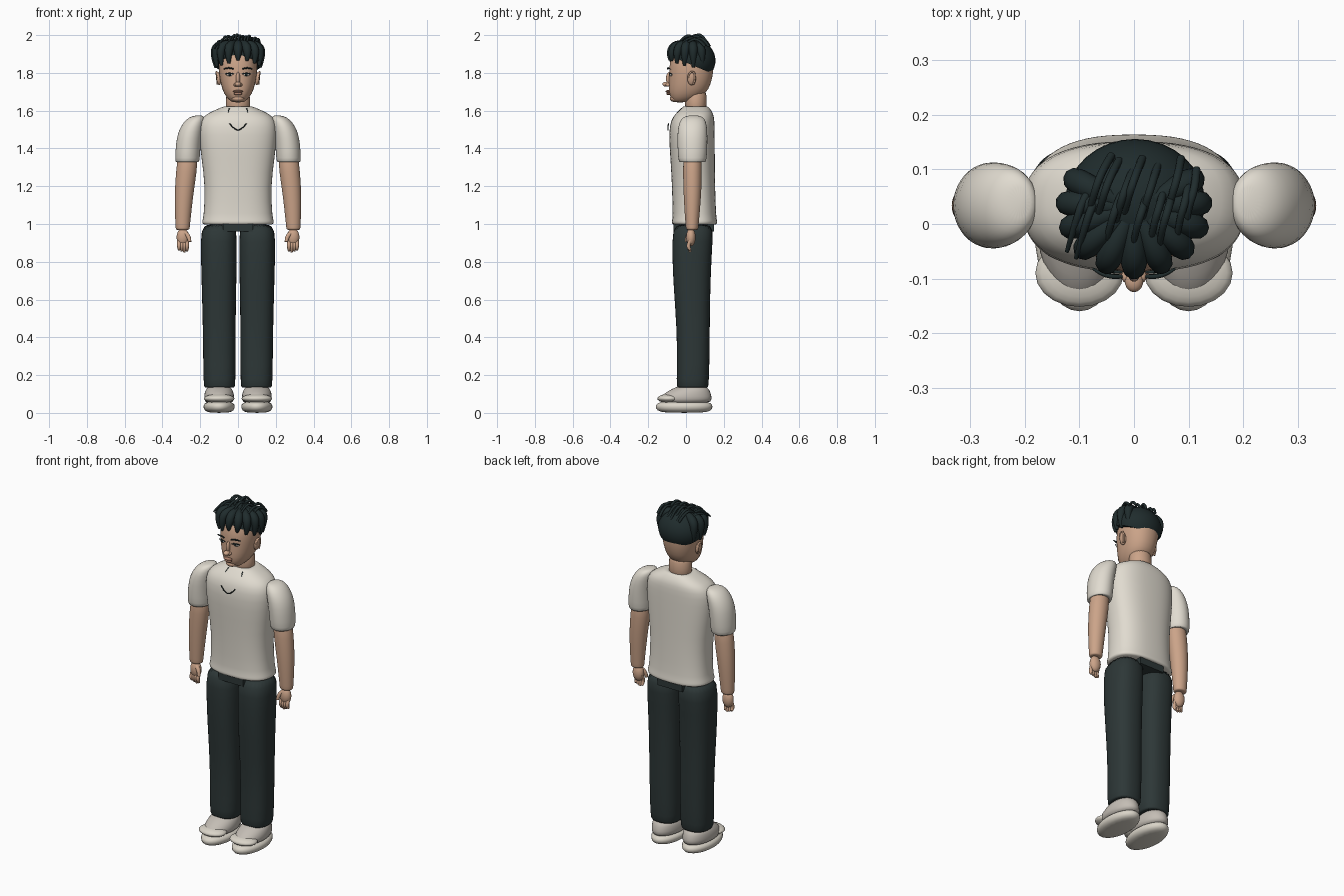
import bpy, bmesh, math, random
from mathutils import Vector, Matrix

random.seed(4)
if "Cube" in bpy.data.objects:
    bpy.data.objects.remove(bpy.data.objects["Cube"])


def material(name, r, g, b):
    m = bpy.data.materials.new(name)
    m.use_nodes = True
    m.diffuse_color = (r, g, b, 1)
    node = next(n for n in m.node_tree.nodes if n.type == "BSDF_PRINCIPLED")
    node.inputs["Base Color"].default_value = (r, g, b, 1)
    node.inputs["Roughness"].default_value = 0.8
    return m


SKIN = material("skin", .60, .37, .25)
LIP = material("lips", .42, .22, .15)
SHIRT = material("off white cloth", .75, .71, .63)
CLOTH = material("dark trousers", .026, .038, .038)
HAIR = material("dark hair", .014, .025, .026)
UPPER = material("shoe grey", .55, .51, .46)
SOLE = material("sole cream", .70, .66, .58)
WHITE = material("eye white", .72, .68, .62)


def finish(bm, name, mat, smooth=True, subdiv=0):
    bmesh.ops.recalc_face_normals(bm, faces=bm.faces)
    me = bpy.data.meshes.new(name)
    bm.to_mesh(me)
    bm.free()
    for p in me.polygons:
        p.use_smooth = smooth
    me.materials.append(mat)
    ob = bpy.data.objects.new(name, me)
    bpy.context.collection.objects.link(ob)
    if subdiv:
        mod = ob.modifiers.new("smooth", "SUBSURF")
        mod.levels = mod.render_levels = subdiv
    return ob


def loft(name, mat, rings, power=2.0, sides=24, side=1):
    """Skin over superellipse rings given as (z, cx, cy, rx, ry)."""
    bm = bmesh.new()
    loops = []
    for z, cx, cy, rx, ry in rings:
        loop = []
        for i in range(sides):
            a = math.tau * i / sides
            c, s = math.cos(a), math.sin(a)
            x = math.copysign(abs(c) ** (2 / power), c) * rx
            y = math.copysign(abs(s) ** (2 / power), s) * ry
            loop.append(bm.verts.new((side * (cx + x), cy + y, z)))
        loops.append(loop)
    for a, b in zip(loops, loops[1:]):
        for i in range(sides):
            j = (i + 1) % sides
            bm.faces.new((a[i], a[j], b[j], b[i]))
    bm.faces.new(loops[0])
    bm.faces.new(loops[-1])
    return finish(bm, name, mat, subdiv=1)


def ball(name, mat, centre, radii, turn=0):
    bm = bmesh.new()
    bmesh.ops.create_uvsphere(bm, u_segments=20, v_segments=12, radius=1)
    bm.transform(Matrix.Translation(centre) @ Matrix.Rotation(turn, 4, "Y") @ Matrix.Diagonal((*radii, 1)))
    return finish(bm, name, mat)


def tube(name, mat, points, thick, taper=None):
    """Round strand through the points, with a radius factor at each."""
    cu = bpy.data.curves.new(name, "CURVE")
    cu.dimensions = "3D"
    cu.bevel_depth, cu.bevel_resolution, cu.resolution_u = thick, 3, 6
    cu.use_fill_caps = True
    sp = cu.splines.new("NURBS")
    sp.points.add(len(points) - 1)
    for i, (p, co) in enumerate(zip(sp.points, points)):
        p.co = (*co, 1)
        p.radius = taper[i] if taper else 1
    sp.order_u, sp.use_endpoint_u = 3, True
    cu.materials.append(mat)
    ob = bpy.data.objects.new(name, cu)
    bpy.context.collection.objects.link(ob)
    return ob


# Shirt body, neck and head
loft("shirt_body", SHIRT, [
    (.995, 0, .045, .180, .110), (1.0, 0, .045, .190, .120), (1.02, 0, .045, .190, .120),
    (1.03, 0, .045, .183, .115), (1.2, 0, .04, .173, .114), (1.35, 0, .035, .195, .118),
    (1.48, 0, .03, .208, .122), (1.55, 0, .035, .203, .116), (1.585, 0, .045, .165, .100),
    (1.61, 0, .05, .105, .078), (1.625, 0, .05, .074, .064), (1.615, 0, .05, .064, .056)],
    power=2.5, sides=32)
loft("neck", SKIN, [(1.57, 0, .052, .066, .058), (1.64, 0, .052, .064, .056),
                    (1.73, 0, .05, .064, .062)])
loft("head", SKIN, [
    (1.643, 0, -.035, .025, .025), (1.655, 0, -.015, .048, .060), (1.69, 0, .008, .076, .100),
    (1.74, 0, .02, .092, .112), (1.80, 0, .028, .102, .118), (1.86, 0, .03, .104, .118),
    (1.92, 0, .035, .085, .1), (1.95, 0, .035, .04, .05)], power=2.2)

# Face
ball("nose_bridge", SKIN, (0, -.09, 1.77), (.011, .016, .034))
ball("nose_tip", SKIN, (0, -.104, 1.74), (.017, .021, .013))
ball("upper_lip", LIP, (0, -.094, 1.702), (.027, .014, .007))
ball("lower_lip", LIP, (0, -.091, 1.69), (.022, .013, .008))
ball("chin", SKIN, (0, -.06, 1.664), (.033, .026, .018))
for s, tag in ((1, "left_"), (-1, "right_")):
    ball(tag + "nostril", SKIN, (s * .014, -.096, 1.737), (.009, .012, .009))
    ball(tag + "eye", WHITE, (s * .043, -.078, 1.79), (.018, .008, .008))
    ball(tag + "pupil", HAIR, (s * .043, -.084, 1.79), (.007, .004, .007))
    tube(tag + "lash", HAIR, [(s * .022, -.088, 1.793), (s * .043, -.09, 1.803),
                              (s * .066, -.077, 1.794)], .0028)
    tube(tag + "brow", HAIR, [(s * .022, -.096, 1.82), (s * .05, -.1, 1.832),
                              (s * .075, -.082, 1.82)], .0045, (.8, 1.2, .5))
    ball(tag + "ear", SKIN, (s * .103, .03, 1.77), (.012, .023, .036), s * .15)
    tube(tag + "ear_rim", SKIN, [(s * .108, .012, 1.775), (s * .114, .018, 1.81),
                                 (s * .114, .055, 1.8), (s * .108, .04, 1.74)], .005)

# Hair cap: a rounded shell cut by a plane that drops toward the nape
bm = bmesh.new()
bmesh.ops.create_uvsphere(bm, u_segments=32, v_segments=20, radius=1)
bm.transform(Matrix.Translation((.002, .04, 1.865)) @ Matrix.Diagonal((.128, .116, .112, 1)))
cut = bmesh.ops.bisect_plane(bm, geom=bm.verts[:] + bm.edges[:] + bm.faces[:],
                             plane_co=(0, .04, 1.838), plane_no=(0, .42, 1), clear_inner=True)
bmesh.ops.holes_fill(bm, edges=[e for e in bm.edges if e.is_boundary], sides=0)
cap = finish(bm, "hair_cap", HAIR)
bpy.context.view_layer.objects.active = cap
cap.select_set(True)
bpy.ops.object.shade_smooth_by_angle(angle=math.radians(40))

# Thick fringe and side locks fanning from the crown
for i in range(11):
    t = i / 10 * 2 - 1
    a = t * math.radians(118)
    dx, dy = math.sin(a), -math.cos(a)
    drop = 1.868 - .035 * min(1, abs(t) * 1.6) + random.uniform(-.008, .008)
    tube("hair_lock_%d" % i, HAIR, [
        (dx * .04, .03 + dy * .03, 1.955), (dx * .10, .03 + dy * .085, 1.955),
        (dx * .132, .03 + dy * .118, 1.905), (dx * .118, .03 + dy * .115, drop)],
        .025, (.7, 1, .9, .3))

# Raised thin strands over the top
for i in range(14):
    x = -.10 + .205 * i / 13
    y = .04 + random.uniform(-.01, .06)
    top = 2.0 - 2.2 * x * x + random.uniform(-.012, .006)
    tube("hair_strand_%d" % i, HAIR, [
        (x * .9 + .02, y + .03, 1.94), (x + .008, y, top), (x - .008, y - .05, top - .004),
        (x * 1.05 - .018, y - .1, 1.93)], .0075, (1, 1, .9, .5))

# Necklace
tube("necklace_front", HAIR, [(-.045, -.093, 1.532), (-.025, -.096, 1.508), (0, -.096, 1.495),
                              (.025, -.096, 1.508), (.045, -.093, 1.532)], .003)

# Arms, legs and shoes
for s, tag in ((1, "left_"), (-1, "right_")):
    tube(tag + "necklace_end", HAIR, [(s * .052, -.042, 1.59), (s * .046, -.022, 1.612)], .003)
    loft(tag + "sleeve", SHIRT, [
        (1.335, .268, .034, .050, .055), (1.322, .268, .034, .060, .068), (1.34, .268, .034, .066, .076),
        (1.42, .264, .034, .066, .080), (1.49, .252, .034, .066, .080), (1.54, .232, .036, .056, .072),
        (1.565, .218, .038, .042, .055), (1.575, .208, .04, .02, .03)], side=s)
    loft(tag + "arm", SKIN, [
        (.968, .293, .032, .030, .026), (.972, .293, .032, .037, .033), (.985, .293, .032, .038, .034),
        (1.08, .290, .033, .045, .042), (1.18, .284, .034, .051, .048), (1.27, .274, .034, .055, .05),
        (1.40, .262, .034, .055, .05)], side=s)

    # Hand with curled fingers and thumb
    ball(tag + "palm", SKIN, (s * .292, .026, .93), (.033, .025, .048))
    for k in range(4):
        x = s * (.27 + .014 * k)
        tip = .852 + .006 * abs(k - 1)
        tube(tag + "finger_%d" % k, SKIN, [(x, .03, .925), (x, .012, .895), (x, .014, .87),
                                           (x, .024, tip)], .0105, (1, 1, .95, .6))
    tube(tag + "thumb", SKIN, [(s * .285, .02, .955), (s * .258, .008, .94),
                               (s * .256, .002, .905)], .0125, (1, 1, .7))

    loft(tag + "trouser_leg", CLOTH, [
        (.14, .098, .035, .068, .070), (.128, .098, .035, .078, .080), (.15, .098, .035, .086, .087),
        (.35, .099, .04, .086, .086), (.55, .1, .035, .089, .092), (.75, .101, .03, .094, .102),
        (.92, .102, .034, .097, .108), (1.01, .1, .04, .09, .106)], power=2.4, side=s)

    loft(tag + "shoe_sole", SOLE, [
        (.0, .1, -.01, .055, .11), (.012, .1, -.01, .08, .148), (.034, .1, -.01, .087, .157),
        (.052, .1, -.01, .080, .148), (.062, .1, -.01, .05, .11)], sides=16, side=s)
    loft(tag + "shoe_upper", UPPER, [
        (.045, .1, -.002, .072, .132), (.075, .1, -.001, .082, .142), (.1, .1, .005, .080, .130),
        (.127, .1, .025, .072, .100), (.145, .1, .03, .05, .07)], sides=16, side=s)
    ball(tag + "toe_cap", SOLE, (s * .1, -.09, .076), (.081, .062, .024))

# Trouser seat joining the legs
bm = bmesh.new()
bmesh.ops.create_cube(bm, size=1)
bm.transform(Matrix.Translation((0, .042, .982)) @ Matrix.Diagonal((.16, .215, .045, 1)))
finish(bm, "trouser_seat", CLOTH, smooth=False)
